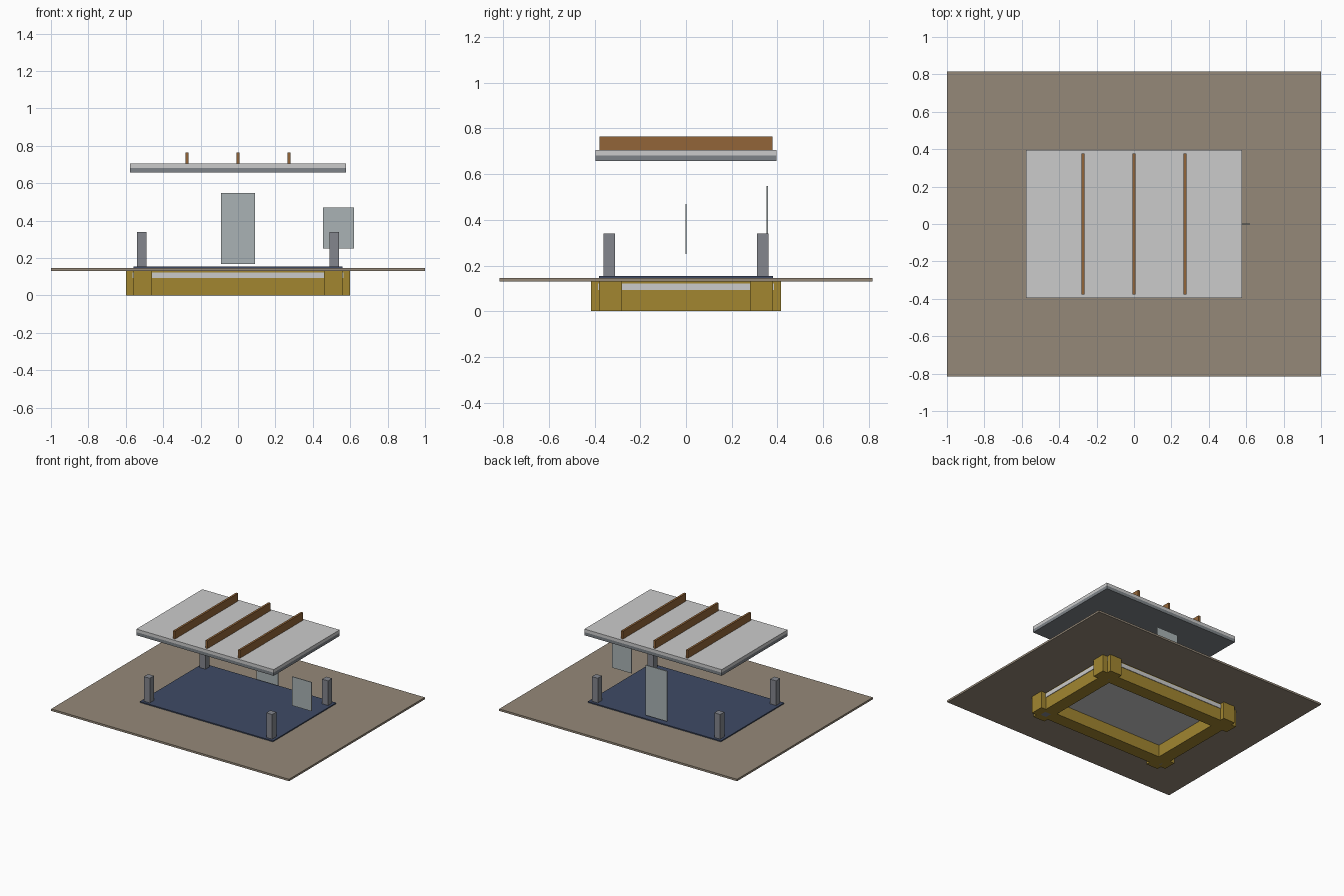
import bpy

if "Cube" in bpy.data.objects:
    bpy.data.objects.remove(bpy.data.objects["Cube"])

def material(name, rgb):
    m = bpy.data.materials.new(name)
    m.diffuse_color = (*rgb, 1)
    m.use_nodes = True
    m.node_tree.nodes["Principled BSDF"].inputs["Base Color"].default_value = m.diffuse_color
    return m

gold = material("gold", (0.36, 0.24, 0.03))
tan = material("tan", (0.30, 0.25, 0.19))
navy = material("navy", (0.05, 0.07, 0.13))
brown = material("brown", (0.29, 0.13, 0.04))
slate = material("slate", (0.21, 0.23, 0.25))
post_grey = material("post_grey", (0.23, 0.24, 0.27))
pale = material("pale", (0.40, 0.45, 0.46))

def box(name, x, y, z, mat=None):
    """Box from (min, max) ranges on each axis."""
    x, y = sorted(x), sorted(y)
    v = [(a, b, c) for a in x for b in y for c in z]
    f = [(0, 1, 3, 2), (4, 6, 7, 5), (0, 4, 5, 1), (2, 3, 7, 6), (0, 2, 6, 4), (1, 5, 7, 3)]
    me = bpy.data.meshes.new(name)
    me.from_pydata(v, [], f)
    if mat:
        me.materials.append(mat)
    ob = bpy.data.objects.new(name, me)
    bpy.context.collection.objects.link(ob)
    return ob

# base frame: side bars, corner prongs, posts
for s in (-1, 1):
    box("long_bar", (-0.46, 0.46), (s * 0.28, s * 0.38), (0, 0.13), gold)
    box("short_bar", (s * 0.46, s * 0.56), (-0.28, 0.28), (0, 0.13), gold)
    for t in (-1, 1):
        box("corner_block_x", (s * 0.46, s * 0.60), (t * 0.28, t * 0.38), (0, 0.13), gold)
        box("corner_block_y", (s * 0.46, s * 0.56), (t * 0.38, t * 0.415), (0, 0.13), gold)
        box("corner_post", (s * 0.49, s * 0.54), (t * 0.31, t * 0.36), (-0.0, 0.34), post_grey)

# inner slab showing as a band through the frame
box("floor_slab", (-0.564, 0.564), (-0.384, 0.384), (0.092, 0.122))

# wide ground plate and floor panel
box("ground_plate", (-1, 1), (-0.815, 0.815), (0.13, 0.145), tan)
box("floor_panel", (-0.56, 0.56), (-0.38, 0.38), (0.145, 0.153), navy)

# floating door and window panels
box("door_panel", (-0.09, 0.09), (0.351, 0.359), (0.167, 0.548), pale)
box("window_panel", (0.455, 0.62), (-0.003, 0.003), (0.25, 0.47), pale)

# roof: two layers and three ribs
box("roof_underside", (-0.577, 0.577), (-0.396, 0.396), (0.658, 0.682), slate)
box("roof_top", (-0.577, 0.577), (-0.396, 0.396), (0.682, 0.705))
for i in (-1, 0, 1):
    x = i * 0.273
    box("roof_rib", (x - 0.008, x + 0.008), (-0.378, 0.378), (0.705, 0.765), brown)
